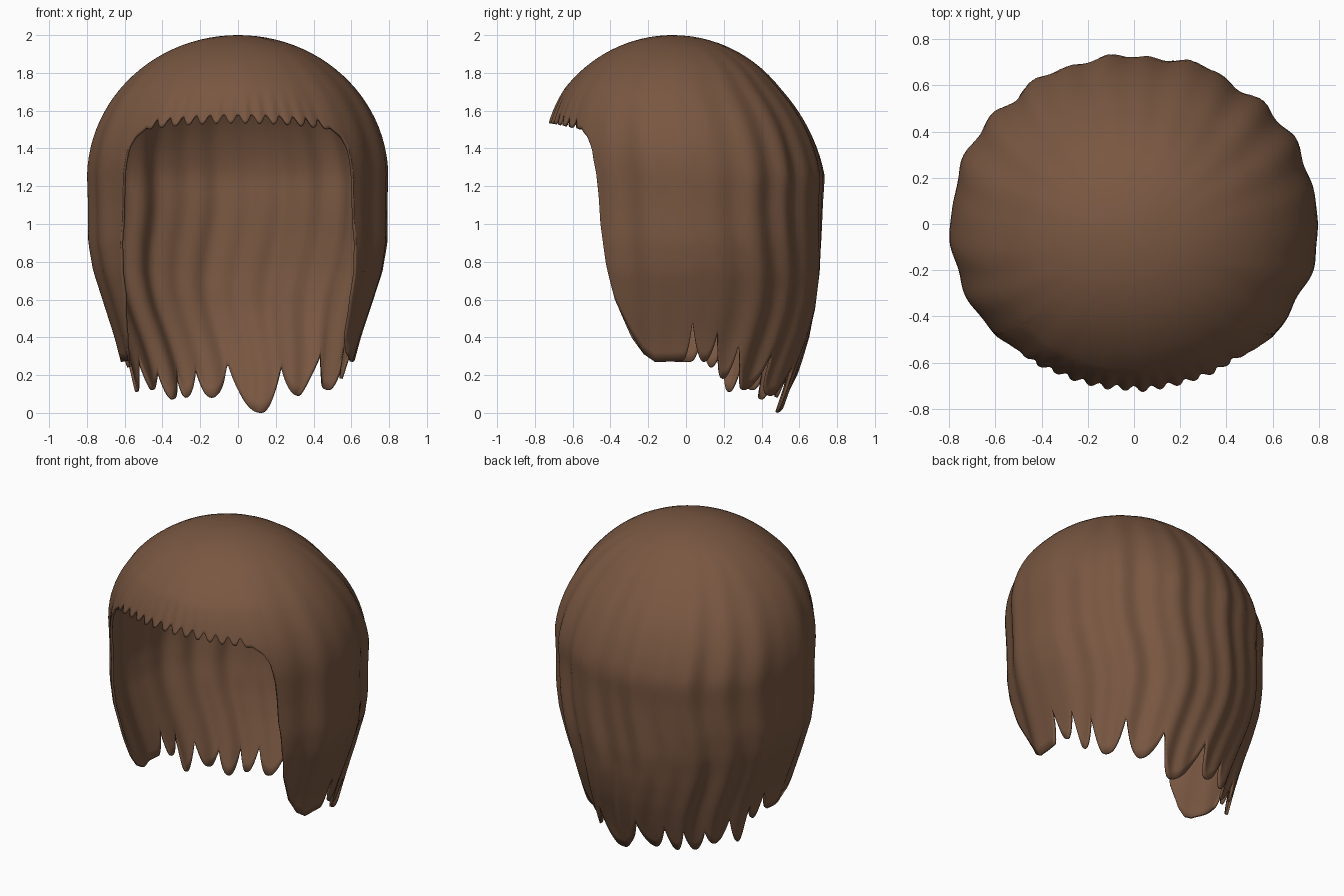
import bpy, bmesh, math

if "Cube" in bpy.data.objects:
    bpy.data.objects.remove(bpy.data.objects["Cube"])

COLS, ROWS = 600, 44

# Side and back radii below the dome: (z, half width, half depth)
RADII = [(0.0, 0.56, 0.51), (0.25, 0.61, 0.60), (0.4, 0.65, 0.65), (0.55, 0.70, 0.685),
         (0.75, 0.765, 0.71), (0.9, 0.79, 0.715), (1.1, 0.79, 0.72), (1.25, 0.795, 0.73)]
# Face opening edge: (degrees from the front, z)
EDGE = [(42, 1.5), (46, 1.46), (48.5, 1.4), (50, 1.25), (51, 1.0), (53.4, 0.8),
        (57, 0.6), (64, 0.4), (69, 0.31), (74, 0.275)]
# Lock tips and notches: (degrees from the back, z), alternating
LOCKS = [(-106, 0.275), (-88, 0.27), (-82, 0.42), (-77, 0.24), (-72, 0.36), (-66, 0.11),
         (-60, 0.28), (-51, 0.12), (-45, 0.21), (-39, 0.07), (-33, 0.22), (-28, 0.08),
         (-22, 0.23), (-14, 0.08), (-5, 0.26), (13, 0.0), (22, 0.25), (34, 0.09),
         (44, 0.32), (56, 0.12), (64, 0.36), (70, 0.18), (75, 0.43), (81, 0.27),
         (87, 0.48), (92, 0.275), (106, 0.27)]


def segment(table, x):
    for a, b in zip(table, table[1:]):
        if x <= b[0]:
            return a, b, max(0.0, (x - a[0]) / (b[0] - a[0]))
    return table[-2], table[-1], 1.0


def hem(deg):
    """Height of the cut edge at an angle from the front (-180..180)."""
    a = abs(deg)
    if a < 42:      # serrated fringe
        tooth = abs(math.cos(math.radians(deg * 30))) ** 3
        return 1.535 - 0.035 * (a / 42) ** 2 + 0.045 * tooth * min(1, (42 - a) / 5)
    if a < 74:      # edge of the face opening
        p, q, f = segment(EDGE, a)
        return p[1] + (q[1] - p[1]) * f
    back = deg - 180 if deg > 0 else deg + 180
    p, q, f = segment(LOCKS, -back)
    if p[1] > q[1]:
        p, q, f = q, p, 1 - f
    return p[1] + (q[1] - p[1]) * f ** 2.3    # round tips, sharp notches


def ridges(deg, z):
    """Soft wavy strands, deeper lower down and behind."""
    t = math.radians(deg)
    back = (1 - math.cos(t)) / 2
    sway = 0.07 * math.sin(z * 5.5 + 1.0) * min(1, max(0, 1.6 - z))
    u = t + sway * math.sin(t / 2) ** 2
    w = (0.5 * math.sin(16 * u + 1.3 * math.sin(3 * u)) + 0.35 * math.sin(25 * u + 2 * math.sin(2 * u))
         + 0.3 * math.sin(9 * u + 1))
    fade = min(1, max(0, (1.97 - z) / 0.7))
    d = 0.017 * w * fade * (0.3 + 0.7 * min(1, back * 2))
    if abs(deg) < 44:   # fringe ripples
        d += 0.008 * -math.cos(math.radians(deg * 60)) * max(0, 1 - (z - 1.5) / 0.22) * (1 - abs(deg) / 44)
    return d


def point(deg, p):
    t = math.radians(deg)
    if p < 1:
        z = 1.25 + 0.75 * math.cos(p * math.pi / 2)
        s = math.sin(p * math.pi / 2)
        rx, ry = 0.795 * s, 0.73 * s
        shift = -0.07 * min(1, (z - 1.25) / 0.75 * 1.6)
    else:
        z = 1.25 - (p - 1) * 1.2
        a, b, f = segment(RADII, z)
        rx, ry = a[1] + (b[1] - a[1]) * f, a[2] + (b[2] - a[2]) * f
        shift = 0
    d = ridges(deg, z)
    return ((rx + d) * math.sin(t), -(ry + d) * math.cos(t) + shift, z)


# Hair shell: columns fall from the crown to the hem
bm = bmesh.new()
crown = bm.verts.new((0, -0.07, 2))
columns = []
for j in range(COLS):
    deg = -180 + 360 * j / COLS
    h = hem(deg)
    end = math.acos((h - 1.25) / 0.75) * 2 / math.pi if h > 1.25 else 1 + (1.25 - h) / 1.2
    columns.append([bm.verts.new(point(deg, end * i / ROWS)) for i in range(1, ROWS + 1)])
for j in range(COLS):
    a, b = columns[j], columns[(j + 1) % COLS]
    bm.faces.new((crown, a[0], b[0]))
    for i in range(ROWS - 1):
        bm.faces.new((a[i], a[i + 1], b[i + 1], b[i]))
mesh = bpy.data.meshes.new("hair")
bm.to_mesh(mesh)
bm.free()

hair = bpy.data.objects.new("hair", mesh)
bpy.context.collection.objects.link(hair)
brown = bpy.data.materials.new("brown hair")
brown.diffuse_color = (0.19, 0.095, 0.053, 1)
brown.use_nodes = True
brown.node_tree.nodes["Principled BSDF"].inputs["Base Color"].default_value = brown.diffuse_color
mesh.materials.append(brown)

# Thin inner layer
solid = hair.modifiers.new("thickness", 'SOLIDIFY')
solid.thickness = 0.015
solid.offset = -1

bpy.context.view_layer.objects.active = hair
hair.select_set(True)
bpy.ops.object.shade_smooth_by_angle(angle=math.radians(50))
